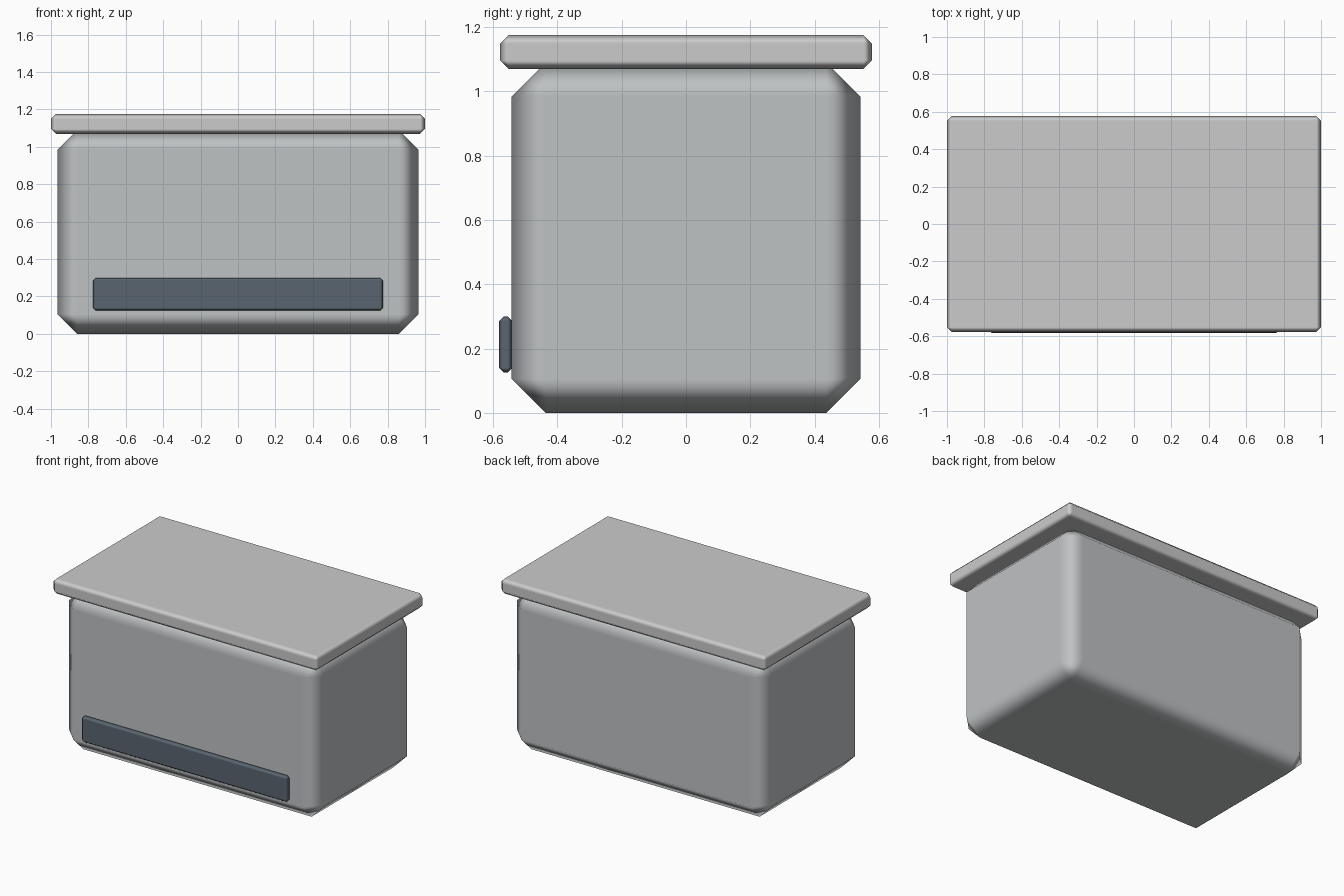
import bpy

if "Cube" in bpy.data.objects:
    bpy.data.objects.remove(bpy.data.objects["Cube"])


def chamfered_box(name, low, high, chamfer, color=None):
    """Box between two corners, with one-step chamfers shaded smoothly."""
    centre = [(a + b) / 2 for a, b in zip(low, high)]
    size = [b - a for a, b in zip(low, high)]
    bpy.ops.mesh.primitive_cube_add(size=1, location=centre)
    box = bpy.context.object
    box.name = name
    box.scale = size
    bpy.ops.object.transform_apply(location=False, rotation=False, scale=True)
    bpy.ops.object.shade_smooth()
    bevel = box.modifiers.new("chamfer", 'BEVEL')
    bevel.width = chamfer
    bevel.segments = 1
    bevel.harden_normals = True
    if color:
        mat = bpy.data.materials.new(name + "_material")
        mat.diffuse_color = (*color, 1)
        mat.use_nodes = True
        mat.node_tree.nodes["Principled BSDF"].inputs["Base Color"].default_value = mat.diffuse_color
        box.data.materials.append(mat)
    return box


# Main container, its top tucked just inside the lid
chamfered_box("body", (-0.965, -0.542, 0), (0.965, 0.542, 1.09), 0.106,
              (0.52, 0.54, 0.55))

# Overhanging lid
chamfered_box("lid", (-1, -0.578, 1.07), (1, 0.578, 1.175), 0.026,
              (0.66, 0.68, 0.69))

# Dark strip low on the front
chamfered_box("front_strip", (-0.775, -0.582, 0.125), (0.775, -0.54, 0.30),
              0.015, (0.10, 0.13, 0.16))
